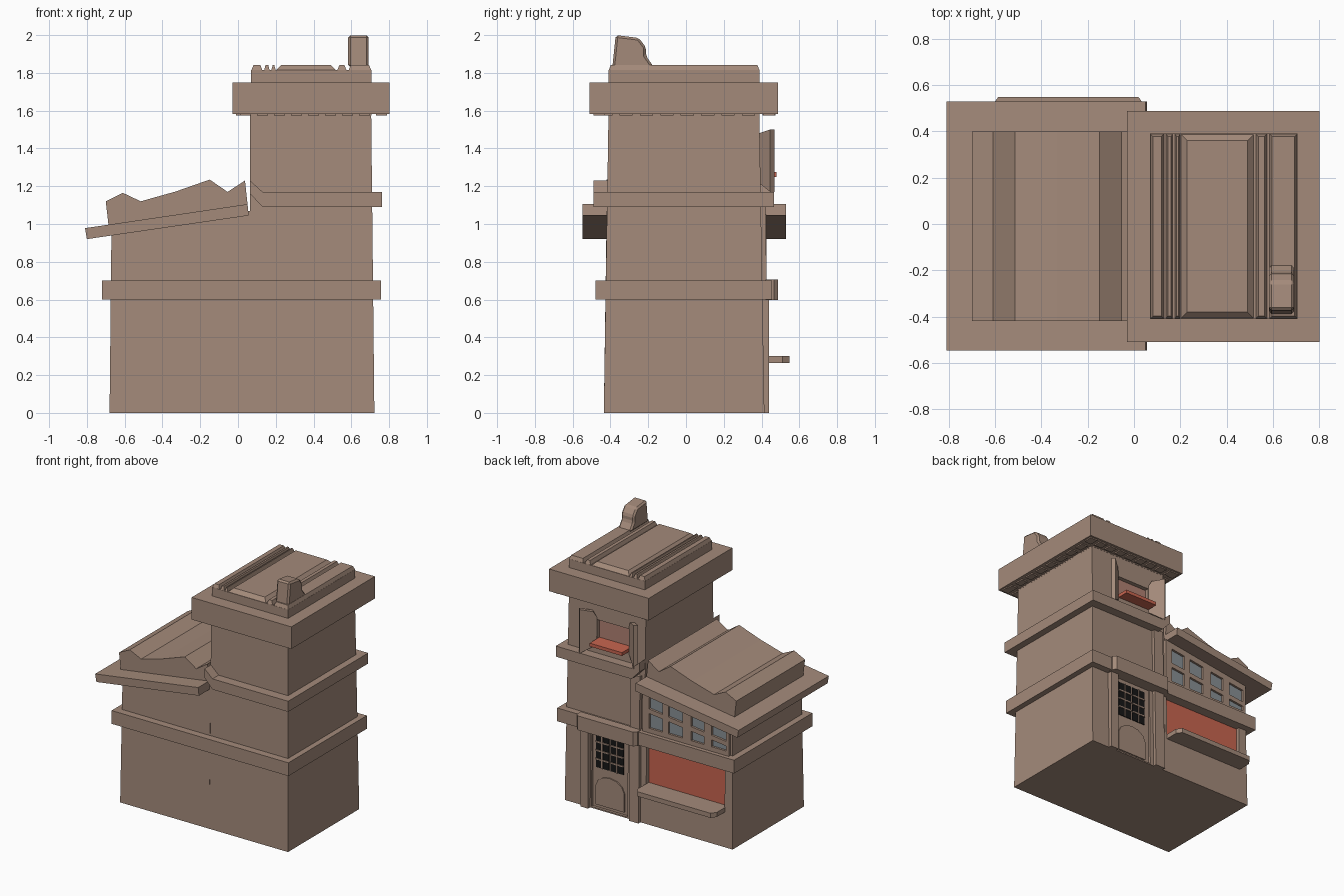
import bpy, bmesh
from mathutils import Vector

if "Cube" in bpy.data.objects:
    bpy.data.objects.remove(bpy.data.objects["Cube"])


def mat(name, rgb):
    m = bpy.data.materials.new(name)
    m.diffuse_color = (*rgb, 1)
    m.use_nodes = True
    m.node_tree.nodes["Principled BSDF"].inputs["Base Color"].default_value = m.diffuse_color
    return m


TAN = mat("tan_clay", (0.37, 0.255, 0.195))
ORANGE = mat("orange_panel", (0.58, 0.13, 0.08))
SALMON = mat("salmon_panel", (0.44, 0.22, 0.17))
GLASS = mat("grey_glass", (0.25, 0.28, 0.30))
BLACK = mat("black_glass", (0.008, 0.008, 0.008))


def finish(name, bm, m):
    bmesh.ops.recalc_face_normals(bm, faces=bm.faces[:])
    me = bpy.data.meshes.new(name)
    bm.to_mesh(me)
    bm.free()
    me.materials.append(m)
    ob = bpy.data.objects.new(name, me)
    bpy.context.collection.objects.link(ob)
    return ob


def prism(name, pts, a, b, axis="y", m=TAN):
    """Extrude a 2D outline from a to b along one axis."""
    place = {"x": lambda p, t: (t, p[0], p[1]),
             "y": lambda p, t: (p[0], t, p[1]),
             "z": lambda p, t: (p[0], p[1], t)}[axis]
    bm = bmesh.new()
    lo = [bm.verts.new(place(p, a)) for p in pts]
    hi = [bm.verts.new(place(p, b)) for p in pts]
    bm.faces.new(lo)
    bm.faces.new(hi)
    n = len(pts)
    for i in range(n):
        bm.faces.new((lo[i], lo[(i + 1) % n], hi[(i + 1) % n], hi[i]))
    return finish(name, bm, m)


def box(name, x, y, z, m=TAN):
    return prism(name, [(x[0], y[0]), (x[1], y[0]), (x[1], y[1]), (x[0], y[1])], *z, "z", m)


def taper(name, bottom, z0, top, z_left, z_right):
    """Box from one rectangle (x0, x1, y0, y1) to another, with a sloping top."""
    bm = bmesh.new()
    for r, zs in ((bottom, (z0, z0)), (top, (z_left, z_right))):
        for i in (0, 1):
            for j in (2, 3):
                bm.verts.new((r[i], r[j], zs[i]))
    bmesh.ops.convex_hull(bm, input=bm.verts[:])
    bmesh.ops.dissolve_limit(bm, angle_limit=0.002, verts=bm.verts[:], edges=bm.edges[:])
    return finish(name, bm, TAN)


def cut(ob, cutters):
    """Subtract the cutters, bake the result and delete them."""
    for c in cutters:
        mod = ob.modifiers.new("cut", "BOOLEAN")
        mod.operation, mod.object, mod.solver = "DIFFERENCE", c, "EXACT"
    bake(ob)
    for c in cutters:
        bpy.data.objects.remove(c)


def bake(ob):
    dg = bpy.context.evaluated_depsgraph_get()
    dg.update()
    me = bpy.data.meshes.new_from_object(ob.evaluated_get(dg))
    ob.modifiers.clear()
    ob.data = me


# Main walls, with recesses for shop, door and upper window
wing = taper("wing_walls", (-0.68, 0.065, -0.435, 0.415), 0, (-0.67, 0.065, -0.42, 0.40), 0.96, 1.07)
cut(wing, [box("c", (-0.61, 0.045), (0.375, 0.6), (0.30, 0.62))])
tower = taper("tower_walls", (0.063, 0.722, -0.435, 0.415), 0, (0.063, 0.705, -0.41, 0.388), 1.60, 1.60)
cut(tower, [box("c", (0.20, 0.50), (0.395, 0.6), (0.01, 0.61)),
            box("c", (0.20, 0.47), (0.35, 0.6), (1.25, 1.42))])

# Shop front
box("shop_panel", (-0.61, 0.045), (0.37, 0.38), (0.30, 0.62), ORANGE)
prism("shop_counter", [(-0.615, 0.39), (-0.615, 0.51), (-0.587, 0.548), (0.02, 0.548),
                       (0.047, 0.51), (0.047, 0.39)], 0.265, 0.30, "z")


# Wing windows following the roof slope
def under(x):
    return 0.92 + 0.145 * (x + 0.8)


facade = prism("window_frame", [(-0.655, 0.65), (0.065, 0.65), (0.065, 1.05), (-0.655, 0.95)], 0.385, 0.425)
panes = []
for x0, x1 in ((-0.10, 0.01), (-0.27, -0.15), (-0.45, -0.34), (-0.63, -0.51)):
    rows = ((lambda x: 0.735, lambda x: under(x) - 0.20 + 0.03 * (0.3 - x)),
            (lambda x: under(x) - 0.165 + 0.03 * (0.3 - x), lambda x: under(x) - 0.045))
    for lo, hi in rows:
        panes.append(prism("c", [(x0, lo(x0)), (x1, lo(x1)), (x1, hi(x1)), (x0, hi(x0))], 0.3, 0.5))
cut(facade, panes)
prism("window_glass", [(-0.64, 0.72), (0.03, 0.72), (0.03, 1.02), (-0.64, 0.92)], 0.39, 0.409, "y", GLASS)

# Door: pilasters, barred windows and arched panel
box("door_pilaster_outer", (0.51, 0.575), (0.39, 0.44), (0, 0.65))
taper("door_pilaster_inner", (0.09, 0.17, 0.36, 0.44), 0, (0.09, 0.17, 0.36, 0.42), 1.10, 1.10)
for i, x in enumerate((0.24, 0.363)):
    box(f"door_glass_{i}", (x, x + 0.11), (0.39, 0.40), (0.31, 0.57), BLACK)
    box(f"door_mullion_{i}", (x + 0.05, x + 0.06), (0.39, 0.407), (0.31, 0.57))
    for k in range(1, 4):
        z = 0.31 + 0.065 * k
        box(f"door_bar_{i}_{k}", (x, x + 0.11), (0.39, 0.406), (z - 0.005, z + 0.005))
prism("door_arch", [(0.235, 0.03), (0.475, 0.03), (0.475, 0.17), (0.455, 0.215), (0.41, 0.245),
                    (0.355, 0.255), (0.30, 0.245), (0.255, 0.215), (0.235, 0.17)], 0.39, 0.403)

# Wall bands
box("lower_band", (-0.72, 0.757), (-0.48, 0.455), (0.60, 0.70))
prism("door_lintel", [(0.08, 0.42), (0.585, 0.42), (0.585, 0.465), (0.565, 0.488), (0.10, 0.488),
                      (0.08, 0.465)], 0.598, 0.705, "z")
prism("upper_band", [(0.064, 1.16), (0.13, 1.09), (0.762, 1.09), (0.762, 1.17), (0.13, 1.17),
                     (0.064, 1.23)], -0.49, 0.465)

# Upper window with open shutters and sill
box("upper_window_panel", (0.20, 0.47), (0.345, 0.36), (1.25, 1.42), SALMON)
box("upper_window_sill", (0.20, 0.47), (0.35, 0.478), (1.25, 1.275), ORANGE)
for side, x0, s in (("left", 0.47, 1), ("right", 0.20, -1)):
    bm = bmesh.new()
    d, n = Vector((s * 0.09, 0.075, 0)), Vector((s * 0.02, -0.022, 0))
    for t, z in ((0, 1.23), (0, 1.44), (0.2, 1.48), (1, 1.50), (1, 1.17)):
        p = Vector((x0, 0.393, z)) + d * t
        bm.verts.new(p)
        bm.verts.new(p + n)
    bmesh.ops.convex_hull(bm, input=bm.verts[:])
    finish("shutter_" + side, bm, TAN)

# Low sloping roof with wavy ridge block
prism("wing_roof_slab", [(-0.80, 0.92), (0.057, 1.045), (0.05, 1.105), (-0.81, 0.978)], -0.547, 0.53)
prism("wing_roof_ridges", [(-0.685, 0.99), (-0.70, 1.12), (-0.61, 1.165), (-0.515, 1.12), (-0.33, 1.172),
                           (-0.15, 1.235), (-0.055, 1.17), (0.037, 1.23), (0.052, 1.09)], -0.42, 0.40)

# Tower roof: slab, deck, raised strips and dentils underneath
box("tower_roof_slab", (-0.03, 0.802), (-0.51, 0.488), (1.583, 1.75))
box("tower_roof_deck", (0.07, 0.706), (-0.41, 0.39), (1.575, 1.815))
for i, (x0, x1, e, f) in enumerate(((0.07, 0.13, 0.012, 0.012), (0.138, 0.168, 0.008, 0.012),
                                    (0.176, 0.20, 0.008, 0.012), (0.20, 0.52, 0.03, 0.03),
                                    (0.525, 0.575, 0.012, 0.012), (0.585, 0.706, 0.012, 0.012))):
    taper(f"roof_strip_{i}", (x0, x1, -0.41, 0.39), 1.812, (x0 + e, x1 - e, -0.41 + f, 0.39 - f), 1.842, 1.842)
for i in range(9):
    x, y = 0.01 + i * 0.09, -0.46 + i * 0.108
    for k, yy in enumerate((-0.49, 0.41)):
        box(f"dentil_x_{k}_{i}", (x, x + 0.06), (yy, yy + 0.06), (1.574, 1.59))
    for k, xx in enumerate((-0.01, 0.73)):
        box(f"dentil_y_{k}_{i}", (xx, xx + 0.05), (y, y + 0.07), (1.574, 1.59))

# Chimney
chimney = prism("chimney", [(-0.39, 1.83), (-0.372, 2.0), (-0.25, 1.985), (-0.212, 1.935),
                            (-0.212, 1.89), (-0.17, 1.83)], 0.583, 0.692, "x")
bev = chimney.modifiers.new("chamfer", "BEVEL")
bev.width, bev.segments = 0.012, 1
bake(chimney)
